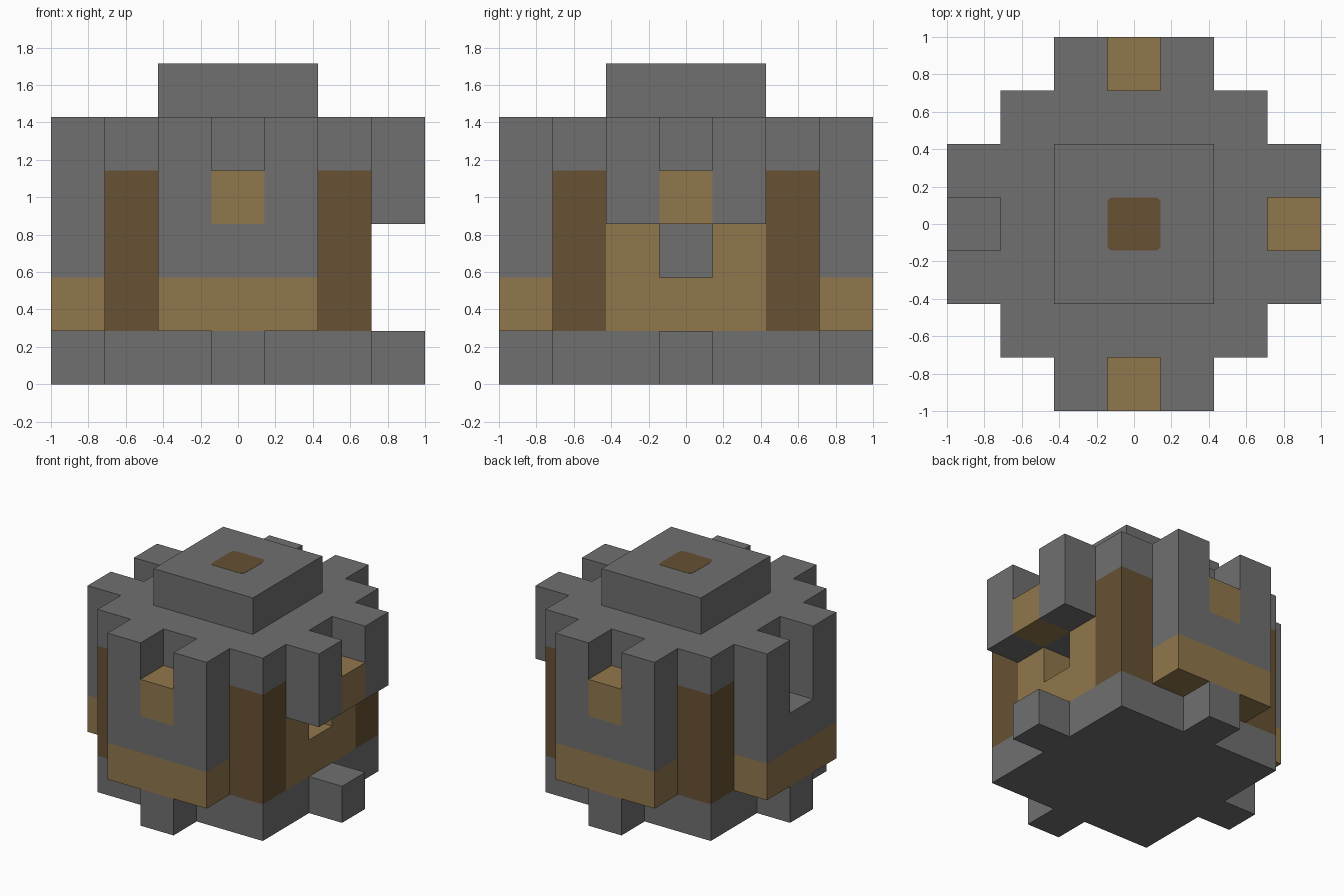
import bpy, bmesh, math
from mathutils import Matrix, Vector

cube = bpy.data.objects.get("Cube")
if cube:
    bpy.data.objects.remove(cube, do_unlink=True)

U = 2 / 7  # one block
SIDES = {"left": 0, "back": 1, "right": 2, "front": 3}  # quarter turns from +x


def material(name, rgb):
    m = bpy.data.materials.new(name)
    m.use_nodes = True
    m.diffuse_color = (*rgb, 1)
    m.node_tree.nodes["Principled BSDF"].inputs["Base Color"].default_value = (*rgb, 1)
    return m


GRAY = material("stone gray", (0.162, 0.162, 0.162))
TAN = material("tan wood", (0.283, 0.184, 0.073))
BROWN = material("dark brown wood", (0.136, 0.083, 0.033))


def box(name, x, y, z, mat, turn=0, rounding=0):
    """Box between block coordinates, turned about z in quarter turns."""
    lo, hi = (Vector(p) * U for p in zip(x, y, z))
    bm = bmesh.new()
    bmesh.ops.create_cube(bm, size=1)
    bmesh.ops.scale(bm, vec=hi - lo, verts=bm.verts)
    bmesh.ops.translate(bm, vec=(lo + hi) / 2, verts=bm.verts)
    if rounding:
        upright = [e for e in bm.edges if abs(e.verts[0].co.z - e.verts[1].co.z) > 1e-5]
        bmesh.ops.bevel(bm, geom=upright, offset=rounding, segments=3,
                        profile=0.5, affect='EDGES')
    bm.transform(Matrix.Rotation(turn * math.pi / 2, 4, 'Z'))
    mesh = bpy.data.meshes.new(name)
    bm.to_mesh(mesh)
    bm.free()
    mesh.materials.append(mat)
    ob = bpy.data.objects.new(name, mesh)
    bpy.context.collection.objects.link(ob)
    return ob


WIDE, MID = (-2.5, 2.5), (-1.5, 1.5)
SLOT = (-0.5, 0.5)
WALL, OUT = (1.5, 2.5), (2.5, 3.5)
PILLARS = {"a": (-1.5, -0.5), "b": (0.5, 1.5)}

# Body: base, core, roof and cap
box("base", WIDE, WIDE, (0, 1), GRAY)
box("core", MID, MID, (1, 4), GRAY)
box("roof", WIDE, WIDE, (4, 5), GRAY)
box("cap", MID, MID, (5, 6), GRAY)
box("cap_inlay", SLOT, SLOT, (5.99, 6.005), BROWN, rounding=0.03)

for side, turn in SIDES.items():
    # Corner post and foot
    box(f"corner_post_{side}", WALL, WALL, (1, 4), BROWN, turn)
    box(f"{side}_foot", OUT, SLOT, (0, 1), GRAY, turn)

    if side == "left":
        # Open side: recessed wooden wall under a short overhang
        box("left_wall_lower", WALL, MID, (1, 2), TAN, turn)
        box("left_wall_upper", WALL, MID, (3, 4), GRAY, turn)
        for tag, span in PILLARS.items():
            box(f"left_wall_jamb_{tag}", WALL, span, (2, 3), TAN, turn)
            box(f"left_overhang_{tag}", OUT, span, (3, 5), GRAY, turn)
    else:
        # Closed side: full panel with wooden band
        box(f"{side}_wall", WALL, MID, (1, 4), GRAY, turn)
        box(f"{side}_band", OUT, MID, (1, 2), TAN, turn)
        box(f"{side}_panel", OUT, MID, (2, 3), GRAY, turn)
        for tag, span in PILLARS.items():
            box(f"{side}_pillar_{tag}", OUT, span, (3, 5), GRAY, turn)

    # Wooden block in the notch; the right notch stays empty
    if side != "right":
        box(f"{side}_notch_block", OUT, SLOT, (3, 4), TAN, turn)
